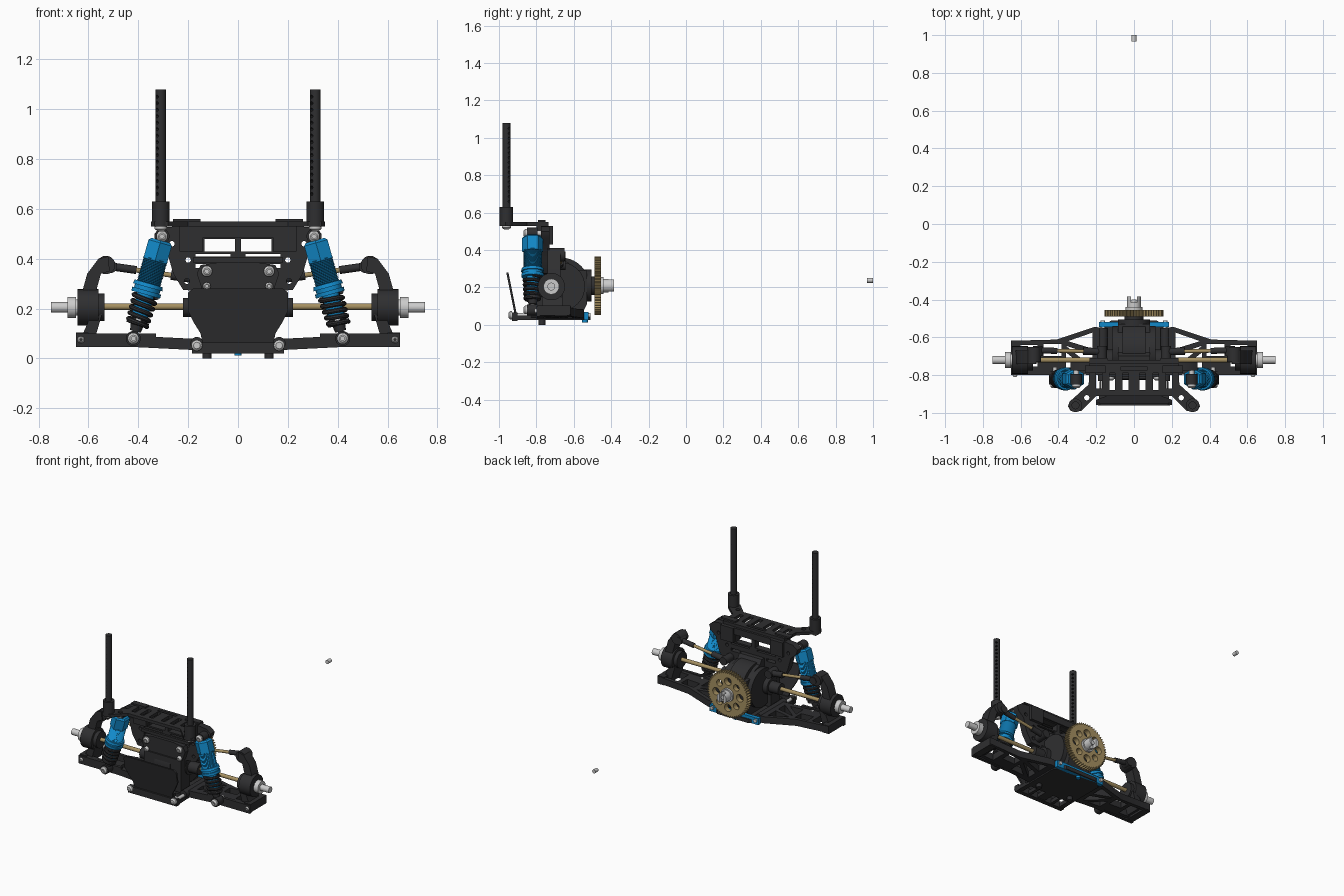
import bpy, bmesh, math
from mathutils import Vector, Matrix

if "Cube" in bpy.data.objects:
    bpy.data.objects.remove(bpy.data.objects["Cube"])

def mat(name, c):
    m = bpy.data.materials.new(name)
    m.diffuse_color = (*c, 1)
    m.use_nodes = True
    m.node_tree.nodes["Principled BSDF"].inputs["Base Color"].default_value = m.diffuse_color
    return m
BLACK = mat("black_plastic", (.028, .028, .03))
BLUE = mat("blue_metal", (.006, .25, .58))
TAN = mat("bronze_metal", (.38, .28, .12))
STEEL = mat("steel", (.55, .55, .55))

def add(name, me, m, smooth=True):
    o = bpy.data.objects.new(name, me)
    bpy.context.collection.objects.link(o)
    me.materials.clear()
    me.materials.append(m)
    if smooth:
        bpy.ops.object.select_all(action='DESELECT')
        o.select_set(True)
        bpy.context.view_layer.objects.active = o
        bpy.ops.object.shade_smooth_by_angle(angle=math.radians(35))
    return o

def box(name, x, y, z, m=BLACK):
    bm = bmesh.new()
    bmesh.ops.create_cube(bm, size=1)
    for v in bm.verts:
        v.co = [a[0] + (a[1] - a[0]) * (c + .5) for a, c in zip((x, y, z), v.co)]
    me = bpy.data.meshes.new(name)
    bm.to_mesh(me)
    return add(name, me, m, False)

# turned part along p->q; profile holds (distance fraction, radius)
def lathe(name, p, q, prof, m=BLACK, n=24):
    p, q = Vector(p), Vector(q)
    rot = (q - p).to_track_quat('Z', 'Y')
    bm = bmesh.new()
    rings = [[bm.verts.new(p + (q - p) * t + rot @ Vector((r * math.cos(6.28318 * i / n), r * math.sin(6.28318 * i / n), 0)))
              for i in range(n)] for t, r in prof]
    for a, b in zip(rings, rings[1:]):
        for i in range(n):
            bm.faces.new((a[i], a[(i + 1) % n], b[(i + 1) % n], b[i]))
    bm.faces.new(rings[0][::-1])
    bm.faces.new(rings[-1])
    me = bpy.data.meshes.new(name)
    bm.to_mesh(me)
    return add(name, me, m)

def rod(name, p, q, r, m=BLACK, n=24):
    return lathe(name, p, q, [(0, r), (1, r)], m, n)

def from_curve(name, cu, mx, m):
    tmp = bpy.data.objects.new("tmp", cu)
    bpy.context.collection.objects.link(tmp)
    dg = bpy.context.evaluated_depsgraph_get()
    me = bpy.data.meshes.new_from_object(tmp.evaluated_get(dg))
    bpy.data.objects.remove(tmp)
    me.transform(mx)
    return add(name, me, m)

def spline(cu, pts, cyc=True):
    s = cu.splines.new('POLY')
    s.points.add(len(pts) - 1)
    for sp, p in zip(s.points, pts):
        sp.co = (*p, 0, 1) if len(p) == 2 else (*p, 1)
    s.use_cyclic_u = cyc

# flat plate: outline plus holes in a plane, extruded from a to b
PLANES = {'XY': Matrix.Identity(4),
          'XZ': Matrix(((1, 0, 0, 0), (0, 0, -1, 0), (0, 1, 0, 0), (0, 0, 0, 1))),
          'YZ': Matrix(((0, 0, 1, 0), (1, 0, 0, 0), (0, 1, 0, 0), (0, 0, 0, 1)))}
def plate(name, plane, outline, a, b, m=BLACK, holes=()):
    cu = bpy.data.curves.new(name, 'CURVE')
    cu.dimensions, cu.fill_mode, cu.extrude = '2D', 'BOTH', abs(b - a) / 2
    for pts in (outline, *holes):
        spline(cu, pts)
    off = Vector((0, 0, 0))
    off['ZYX'.index({'XY': 'Z', 'XZ': 'Y', 'YZ': 'X'}[plane])] = (a + b) / 2
    off = Vector((off[2], off[1], off[0]))
    return from_curve(name, cu, Matrix.Translation(off) @ PLANES[plane], m)

def tube(name, pts, r, m):
    cu = bpy.data.curves.new(name, 'CURVE')
    cu.dimensions, cu.bevel_depth, cu.bevel_resolution, cu.use_fill_caps = '3D', r, 2, True
    spline(cu, pts, False)
    return from_curve(name, cu, Matrix.Identity(4), m)

def circ(x, y, r, n=16):
    return [(x + r * math.cos(6.28318 * i / n), y + r * math.sin(6.28318 * i / n)) for i in range(n)]
def rect(x0, x1, y0, y1):
    return [(x0, y0), (x1, y0), (x1, y1), (x0, y1)]
def sym(half):
    return half + [(-x, y) for x, y in reversed(half)]
def flip(pts, s):
    return [(s * x, y) for x, y in pts]
def both(*shapes):
    return [flip(h, s) for h in shapes for s in (1, -1)]
def screw(name, x, y, z, r=.022):
    lathe(name, (x, y, z), (x, y - .02, z), [(0, r), (.5, r), (.95, r * .6), (.95, r * .35), (.4, r * .35)], STEEL, 16)

# body post bracket and shock tower
plate("post_bracket", 'XY', sym([(.235, -.735), (.24, -.85), (.34, -.94), (.35, -.965), (.335, -.99), (.28, -.99), (.2, -.91)]),
      .53, .55, BLACK, both(rect(.03, .06, -.88, -.79), rect(.1, .13, -.88, -.79), rect(.17, .2, -.87, -.79), circ(.25, -.92, .014))
      + [rect(-.07, .07, -.775, -.755)])
plate("shock_tower", 'XZ', sym([(.25, .53), (.3, .525), (.335, .5), (.325, .465), (.285, .43), (.26, .34), (.22, .275), (.15, .27), (.14, .2)]),
      -.775, -.73, BLACK, both(rect(.012, .135, .43, .48), rect(.03, .17, .41, .42), rect(.1, .17, .362, .38),
                               circ(.2, .395, .011), circ(.265, .46, .011), circ(.205, .31, .011)))
box("tower_top_flange", (-.23, .23), (-.8, -.72), (.485, .53))
box("tower_cross_brace", (-.18, .18), (-.79, -.77), (.385, .405))
for s in (1, -1):
    box("tower_side_box", sorted((s * .14, s * .235)), (-.8, -.71), (.43, .53))
    box("bracket_pad", sorted((s * .15, s * .26)), (-.79, -.75), (.55, .56))

# body posts with rows of pin holes
for s in (1, -1):
    post = rod("body_post", (s * .31, -.96, .55), (s * .31, -.96, 1.08), .021)
    bm = bmesh.new()
    for i in range(16):
        bmesh.ops.create_cone(bm, cap_ends=True, segments=8, radius1=.007, radius2=.007, depth=.1, matrix=
            Matrix.Translation((s * .31, -.96, .66 + i * .026)) @ Matrix.Rotation(math.pi / 4, 4, 'Z') @ Matrix.Rotation(math.pi / 2, 4, 'Y'))
    me = bpy.data.meshes.new("pin_holes")
    bm.to_mesh(me)
    cutter = add("pin_hole_cutter", me, BLACK, False)
    cutter.hide_render = True
    cutter.hide_set(True)
    mod = post.modifiers.new("holes", 'BOOLEAN')
    mod.operation, mod.object = 'DIFFERENCE', cutter
    rod("post_socket", (s * .31, -.96, .53), (s * .31, -.96, .63), .036)
    lathe("post_screw", (s * .31, -.96, .53), (s * .31, -.96, .51), [(0, .025), (.5, .025), (1, .012)], STEEL)

# gearbox
plate("gearbox_case", 'YZ', [(-.78, .05), (-.56, .05), (-.53, .11), (-.53, .29), (-.59, .295), (-.63, .335), (-.68, .35), (-.7, .38), (-.78, .38)], -.085, .085)
rod("gearbox_dome", (-.06, -.67, .205), (.06, -.67, .205), .155, n=40)
rod("gearbox_barrel", (-.115, -.67, .205), (.115, -.67, .205), .13, n=40)
rod("pinion_boss", (0, -.6, .21), (0, -.505, .21), .085)
rod("pinion_bearing", (0, -.52, .21), (0, -.49, .21), .05)
box("gearbox_front", (-.14, .14), (-.82, -.72), (.06, .28))
plate("gearbox_cap", 'XZ', sym([(.08, .385), (.15, .375), (.165, .34), (.145, .28)]), -.81, -.77)
for s in (1, -1):
    screw("cap_screw", s * .125, -.81, .35)
    screw("cap_screw_small", s * .125, -.81, .29, .016)
    lathe("output_cup", (s * .1, -.72, .205), (s * .22, -.72, .205), [(0, .055), (.4, .055), (.4, .038), (1, .038)])

# spur gear and its drive cup
n = 56
teeth = [((.156 if k % 4 in (1, 2) else .144) * math.cos(6.28318 * k / (4 * n)),
          .21 + (.156 if k % 4 in (1, 2) else .144) * math.sin(6.28318 * k / (4 * n))) for k in range(4 * n)]
plate("spur_gear", 'XZ', teeth, -.49, -.454, TAN,
      [circ(.09 * math.cos(a * .7854), .21 + .09 * math.sin(a * .7854), .022 if a % 2 else .026) for a in range(8)])
rod("gear_hub", (0, -.456, .21), (0, -.44, .21), .045, STEEL)
rod("drive_cup_base", (0, -.45, .21), (0, -.415, .21), .036, STEEL)
for s in (1, -1):
    arc = [(s * .036 * math.cos(a * .22), .21 + .036 * math.sin(a * .22)) for a in range(-5, 6)]
    plate("drive_cup_jaw", 'XZ', arc, -.417, -.385, STEEL)
rod("gear_shaft", (0, -.52, .21), (0, -.4, .21), .014, STEEL)
# loose pin at the far end
rod("far_pin", (0, .967, .238), (0, 1, .238), .013, STEEL, 12)

# lower chassis plate, feet and bumper
plate("lower_plate", 'XY', sym([(.12, -.51), (.18, -.56), (.18, -.8), (.185, -.93)]), .025, .05, BLACK,
      both(rect(.03, .08, -.9, -.82), rect(.1, .15, -.9, -.82)))
plate("bumper", 'XZ', sym([(.18, .28), (.2, .265), (.2, .19), (.175, .14), (.15, .1), (.14, .045)]), -.945, -.933).data.transform(
    Matrix(((1, 0, 0, 0), (0, 1, -.2, .04), (0, 0, 1, 0), (0, 0, 0, 1))))
box("bumper_mount", (-.185, .185), (-.93, -.9), (.02, .065))
box("rear_pin_holder", (-.185, .185), (-.545, -.52), (.025, .07), BLUE)
rod("blue_stud", (0, -.54, .012), (0, -.54, .05), .015, BLUE)
for s in (1, -1):
    rod("foot", (s * .125, -.77, 0), (s * .125, -.77, .04), .018)
    screw("bumper_screw", s * .165, -.93, .052)
    rod("hinge_pin", (s * .165, -.945, .052), (s * .165, -.51, .052), .012, STEEL)
    rod("hinge_barrel", (s * .165, -.83, .06), (s * .165, -.55, .06), .026)

for s in (1, -1):
    # lower suspension arm with truss openings
    arm = plate("lower_arm", 'XY', flip([(.16, -.55), (.21, -.545), (.41, -.612), (.65, -.618), (.65, -.79), (.16, -.8)], s), .045, .09, BLACK,
          [flip(h, s) for h in ([(.22, -.575), (.35, -.62), (.22, -.66)], [(.22, -.69), (.36, -.645), (.22, -.76)],
           [(.26, -.76), (.36, -.68), (.36, -.76)], rect(.385, .48, -.7, -.635), rect(.51, .61, -.755, -.64))])
    for v in arm.data.vertices:
        v.co.z += .05 * (abs(v.co.x) - .4)
    box("arm_front_rail", sorted((s * .33, s * .65)), (-.8, -.78), (.045, .1))
    box("arm_outer_block", sorted((s * .6, s * .65)), (-.79, -.62), (.05, .105))
    screw("outer_pin_head", s * .63, -.79, .075, .014)
    # hub carrier, upright and wheel axle
    lathe("hub_carrier", (s * .535, -.72, .205), (s * .645, -.72, .205), [(0, .055), (.23, .055), (.23, .073), (1, .073), (1, .045)], n=32)
    plate("hub_leg", 'XZ', flip([(.545, .18), (.6, .15), (.635, .07), (.58, .06)], s), -.77, -.66)
    plate("hub_upright", 'XZ', flip([(.515, .35), (.55, .34), (.575, .25), (.63, .25), (.605, .34), (.56, .4), (.52, .41)], s), -.74, -.67)
    rod("upright_eye", (s * .53, -.73, .375), (s * .53, -.65, .375), .037)
    lathe("wheel_axle", (s * .64, -.72, .205), (s * .75, -.72, .205), [(0, .032), (.1, .032), (.1, .042), (.4, .042), (.4, .021), (1, .021)], STEEL)
    rod("drive_shaft", (s * .19, -.72, .208), (s * .54, -.72, .208), .013, TAN)
    # upper camber link
    a, b = Vector((s * .5, -.67, .368)), Vector((s * .17, -.675, .32))
    rod("link_rod", a, b, .01, TAN)
    rod("link_end_outer", a, a.lerp(b, .28), .016)
    rod("link_end_inner", b, b.lerp(a, .3), .019)
    rod("link_eye_inner", b + Vector((0, -.05, 0)), b + Vector((0, .03, 0)), .027)
    rod("link_eye_outer", a + Vector((s * .01, -.03, 0)), a + Vector((s * .01, .025, 0)), .025)
    # shock absorber
    t, u = Vector((s * .305, -.82, .49)), Vector((s * .42, -.82, .08))
    P = lambda f: t.lerp(u, f)
    lathe("shock_cap", P(.04), P(.24), [(0, .045), (.12, .056), (1, .056)], BLUE, 6)
    ridges = [(i / 40, .05 if i % 2 else .046) for i in range(41)]
    lathe("shock_body", P(.22), P(.5), ridges, BLUE, 28)
    lathe("spring_collar", P(.46), P(.57), [(0, .058), (.35, .062), (.35, .053), (.65, .053), (.65, .06), (1, .06)], BLUE, 28)
    rod("shock_sleeve", P(.55), P(.8), .034, BLUE)
    rod("shock_rod", P(.78), P(.97), .012, STEEL)
    d = (u - t).normalized()
    e = d.cross(Vector((0, 1, 0)))
    tube("shock_spring", [P(.57 + .29 * i / 100) + (.046 - .00006 * i) * (e * math.cos(i * .314) + Vector((0, math.sin(i * .314), 0)))
                          for i in range(101)], .0095, BLACK)
    lathe("spring_seat", P(.83), P(.93), [(0, .045), (.35, .045), (.4, .026), (1, .022)])
    for p, nm in ((t, "top"), (u, "bottom")):
        rod(f"shock_eye_{nm}", p + Vector((0, -.03, 0)), p + Vector((0, .025, 0)), .03)
        rod(f"shock_pin_{nm}", p, p + Vector((0, .06, 0)), .014, STEEL)
        screw(f"shock_screw_{nm}", p.x, p.y - .03, p.z, .023)
